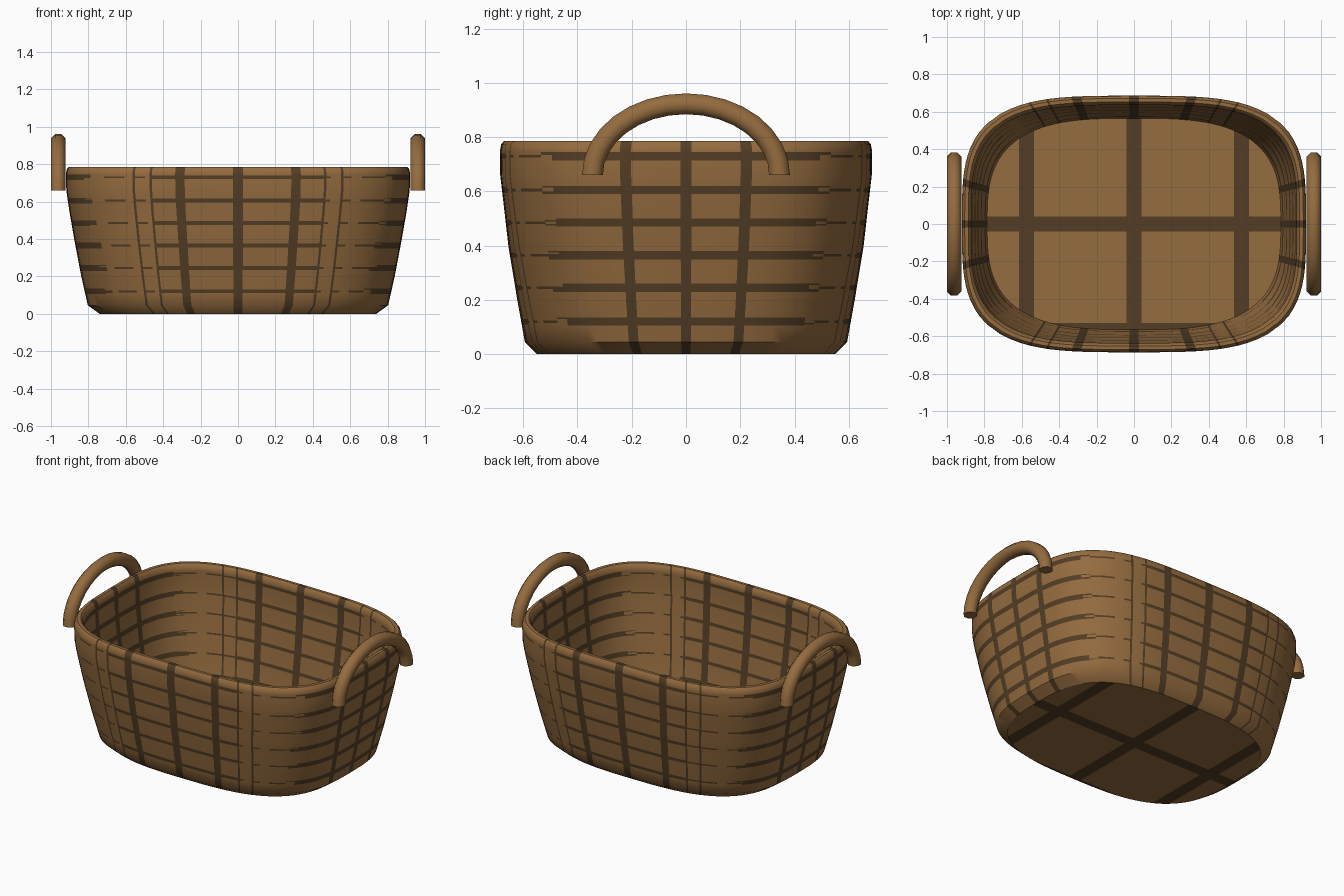
import bpy, bmesh, math

if "Cube" in bpy.data.objects:
    bpy.data.objects.remove(bpy.data.objects["Cube"])

def material(name, col):
    m = bpy.data.materials.new(name)
    m.diffuse_color = (*col, 1)
    m.use_nodes = True
    m.node_tree.nodes["Principled BSDF"].inputs["Base Color"].default_value = m.diffuse_color
    return m

BROWN = material("wicker_brown", (0.30, 0.15, 0.05))
DARK = material("weave_dark_brown", (0.088, 0.048, 0.019))

def finish(name, bm, angle=40):
    me = bpy.data.meshes.new(name)
    bm.to_mesh(me)
    bm.free()
    me.materials.append(BROWN)
    me.materials.append(DARK)
    for p in me.polygons:
        p.use_smooth = True
    me.set_sharp_from_angle(angle=math.radians(angle))
    ob = bpy.data.objects.new(name, me)
    bpy.context.scene.collection.objects.link(ob)
    return ob

# wall profiles: (z, half width x, half width y)
OUTER = [(0, .74, .55), (.045, .803, .594), (.2, .838, .622), (.4, .876, .655),
         (.55, .902, .672), (.66, .918, .685), (.75, .92, .686), (.775, .915, .681)]
INNER = [(.775, .876, .642), (.75, .87, .636), (.66, .868, .635), (.55, .858, .628),
         (.4, .84, .613), (.2, .81, .588), (.06, .785, .565)]
RIM = [(.786, .905, .671), (.786, .886, .652)]
BANDS = [.12, .245, .365, .485, .605, .73]        # heights of woven rows
U_STRIPES = [(0, .03), (.31, .365), (.50, .514), (.60, .614)]   # stakes on long sides
V_STRIPES = [(0, .03), (.295, .355)]                            # stakes on short sides

def profile_at(prof, z):
    pts = sorted(prof)
    for p, q in zip(pts, pts[1:]):
        if p[0] <= z <= q[0]:
            t = (z - p[0]) / (q[0] - p[0])
            return (z, p[1] + (q[1] - p[1]) * t, p[2] + (q[2] - p[2]) * t)

def cuts(stripes):
    vals = {round(i * .06, 3) for i in range(1, 13)} | {.78}
    vals = {v for v in vals if all(abs(v - e) > .012 for s in stripes for e in s)}
    return sorted(vals | {e for s in stripes for e in s})

# quarter outline, given as fractions of x then of y
QUARTER = [(0, u) for u in cuts(U_STRIPES)] + [(1, v) for v in reversed(cuts(V_STRIPES))]

def ring(z, a, b):
    n = 3.0 + .5 * min(1, z / .6)
    q = []
    for kind, val in QUARTER:
        other = (1 - val ** n) ** (1 / n)
        u, v = (other, val) if kind else (val, other)
        q.append((u * a, v * b, z))
    pts = q[:]
    pts += [(x, -y, z) for x, y, z in reversed(q[:-1])]
    pts += [(-x, -y, z) for x, y, z in q[1:]]
    pts += [(-x, y, z) for x, y, z in reversed(q[1:-1])]
    return pts

def rows(prof):
    zs = {p[0] for p in prof}
    edges = {round(b + d, 4) for b in BANDS for d in (-.015, -.01, -.005, .005, .01, .015)}
    zs = {z for z in zs if all(abs(z - e) > .004 for e in edges)} | edges
    return [profile_at(prof, z) for z in sorted(zs)]

def is_dark(u, v, z, col):
    if v > .8 and any(a < u < b for a, b in U_STRIPES):
        return True
    if u > .8 and any(a < v < b for a, b in V_STRIPES):
        return True
    d = min(abs(z - b) for b in BANDS)
    if v < .75:
        return d < .015
    if u < .5:
        return d < .010
    return d < .005 and col % 3 != 0

# basket wall: outside, rolled rim, inside
levels = rows(OUTER) + RIM + rows(INNER)[::-1]
bm = bmesh.new()
rings = [[bm.verts.new(p) for p in ring(*lv)] for lv in levels]
N = len(rings[0])
for (la, ra), (lb, rb) in zip(zip(levels, rings), zip(levels[1:], rings[1:])):
    for i in range(N):
        j = (i + 1) % N
        f = bm.faces.new((ra[i], rb[i], rb[j], ra[j]))
        c = f.calc_center_median()
        u = abs(c.x) / ((la[1] + lb[1]) / 2)
        v = abs(c.y) / ((la[2] + lb[2]) / 2)
        f.material_index = int(is_dark(u, v, c.z, i))
bmesh.ops.recalc_face_normals(bm, faces=bm.faces)
finish("basket_wall", bm)

# floor panels: cut along the dark straps
def floor(name, level, up):
    bm = bmesh.new()
    f = bm.faces.new([bm.verts.new(p) for p in ring(*level)])
    f.normal_update()
    if (f.normal.z > 0) != up:
        f.normal_flip()
    planes = [((x, 0, 0), (1, 0, 0)) for x in (-.615, -.535, -.04, .04, .535, .615)]
    planes += [((0, y, 0), (0, 1, 0)) for y in (-.53, -.04, .04)]
    for co, no in planes:
        bmesh.ops.bisect_plane(bm, geom=bm.verts[:] + bm.edges[:] + bm.faces[:],
                               plane_co=co, plane_no=no)
    for f in bm.faces:
        c = f.calc_center_bounds()
        f.material_index = int(abs(c.x) < .04 or .535 < abs(c.x) < .615
                               or abs(c.y) < .04 or c.y < -.53)
    finish(name, bm)

floor("floor_underside", OUTER[0], False)
floor("floor_inside", INNER[-1], True)

# arched handles: eight-sided tube swept along a half ellipse
def handle(name, x0):
    bm = bmesh.new()
    loops, seg, r = [], 16, .0415
    for i in range(seg + 1):
        t = math.pi * i / seg
        y, z = .345 * math.cos(t), .66 + .263 * math.sin(t)
        ny, nz = .263 * math.cos(t), .345 * math.sin(t)
        ln = math.hypot(ny, nz)
        loop = []
        for k in range(8):
            a = math.pi * (k + .5) / 4
            s = r * math.sin(a) / ln
            loop.append(bm.verts.new((x0 + r * math.cos(a), y + ny * s, z + nz * s)))
        loops.append(loop)
    for a, b in zip(loops, loops[1:]):
        for k in range(8):
            m = (k + 1) % 8
            bm.faces.new((a[k], a[m], b[m], b[k]))
    bm.faces.new(loops[0])
    bm.faces.new(loops[-1])
    bmesh.ops.recalc_face_normals(bm, faces=bm.faces)
    finish(name, bm, 50)

handle("handle_right", .9615)
handle("handle_left", -.9615)
